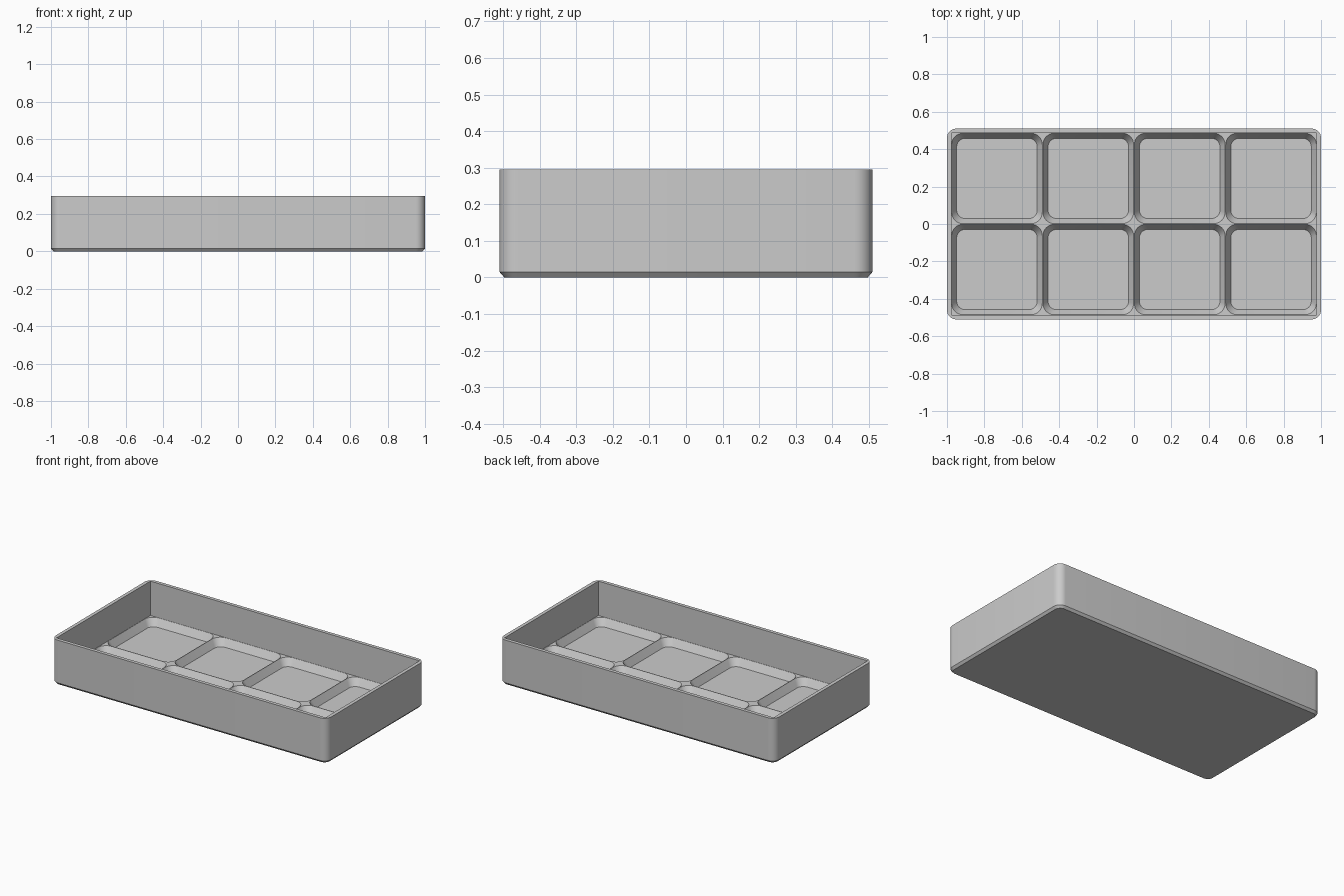
import bpy, bmesh
from math import cos, sin, pi

cube = bpy.data.objects.get("Cube")
if cube:
    bpy.data.objects.remove(cube, do_unlink=True)

grey = bpy.data.materials.new("light grey plastic")
grey.use_nodes = True
colour = (0.6, 0.6, 0.6, 1)
grey.diffuse_color = colour
grey.node_tree.nodes["Principled BSDF"].inputs["Base Color"].default_value = colour

HALF_X, HALF_Y, HEIGHT = 1.0, 0.51, 0.295
WALL = 0.023            # wall thickness
RIDGE_Z = 0.07          # top of the dividers
FLOOR_Z = 0.022         # bottom of the pockets
COLS, ROWS = 4, 2
STEPS = 8               # segments per rounded corner


def ring(bm, cx, cy, hx, hy, r, z):
    """Rounded rectangle of vertices, counter-clockwise from the +x +y corner."""
    verts = []
    for i, (sx, sy) in enumerate([(1, 1), (-1, 1), (-1, -1), (1, -1)]):
        for k in range(STEPS + 1):
            a = (i + k / STEPS) * pi / 2
            verts.append(bm.verts.new((cx + sx * (hx - r) + r * cos(a),
                                       cy + sy * (hy - r) + r * sin(a), z)))
    return verts


def loft(bm, rings):
    for lower, upper in zip(rings, rings[1:]):
        n = len(lower)
        for i in range(n):
            j = (i + 1) % n
            bm.faces.new((lower[i], lower[j], upper[j], upper[i]))


def finish(bm, name):
    bmesh.ops.remove_doubles(bm, verts=bm.verts, dist=0.0001)
    mesh = bpy.data.meshes.new(name)
    bm.to_mesh(mesh)
    bm.free()
    mesh.materials.append(grey)
    obj = bpy.data.objects.new(name, mesh)
    bpy.context.collection.objects.link(obj)
    bpy.ops.object.select_all(action='DESELECT')
    obj.select_set(True)
    bpy.context.view_layer.objects.active = obj
    bpy.ops.object.shade_smooth_by_angle(angle=pi / 6)


# Outer shell: chamfered base, rounded walls, thin rim, square inner walls
in_x, in_y = HALF_X - WALL, HALF_Y - WALL
bm = bmesh.new()
rings = [ring(bm, 0, 0, HALF_X - 0.013, HALF_Y - 0.013, 0.037, 0),
         ring(bm, 0, 0, HALF_X, HALF_Y, 0.05, 0.015),
         ring(bm, 0, 0, HALF_X, HALF_Y, 0.05, HEIGHT),
         ring(bm, 0, 0, in_x, in_y, 0, HEIGHT),
         ring(bm, 0, 0, in_x, in_y, 0, RIDGE_Z)]
loft(bm, rings)
bm.faces.new(rings[0][::-1])
finish(bm, "tray_shell")

# Pockets: sloped sides and rounded corners, meeting at narrow dividers
cell_x, cell_y = in_x / COLS, in_y / ROWS
bm = bmesh.new()
for col in range(COLS):
    for row in range(ROWS):
        cx = -in_x + cell_x * (2 * col + 1)
        cy = -in_y + cell_y * (2 * row + 1)
        rings = [ring(bm, cx, cy, cell_x, cell_y, 0, RIDGE_Z),
                 ring(bm, cx, cy, cell_x - 0.002, cell_y - 0.002, 0.06, RIDGE_Z),
                 ring(bm, cx, cy, cell_x - 0.029, cell_y - 0.029, 0.045, FLOOR_Z)]
        loft(bm, rings)
        bm.faces.new(rings[-1])
finish(bm, "pocket_floor")
